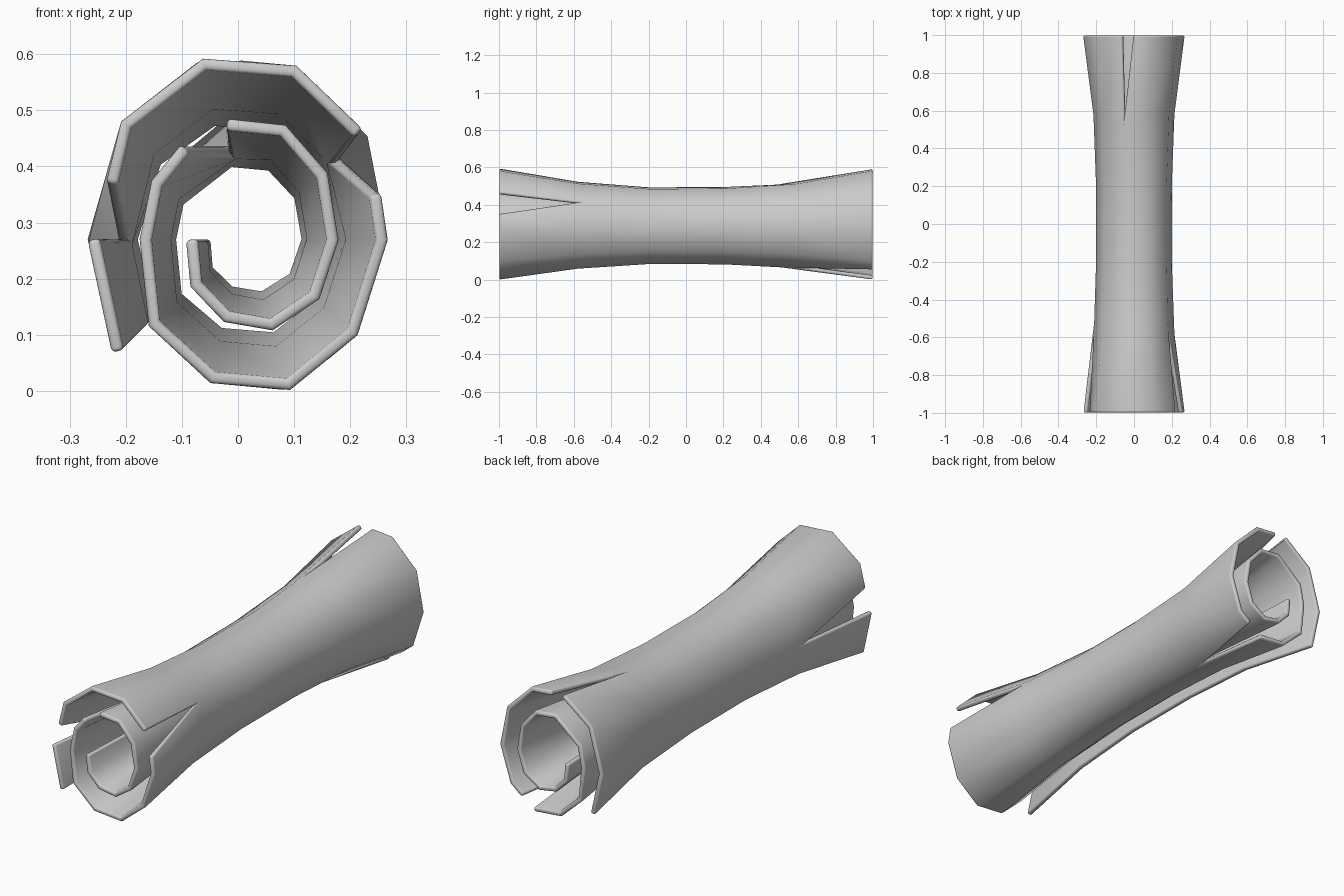
import bpy, bmesh

if "Cube" in bpy.data.objects:
    bpy.data.objects.remove(bpy.data.objects["Cube"])

# Spiral cross-section (x, z) at the flared ends, from outer edge to inner edge
SPIRAL = [(-.215, .07), (-.258, .27), (-.20, .475), (-.06, .583), (.10, .571),
          (.222, .45), (.257, .27), (.205, .105), (.09, .011), (-.045, .023),
          (-.15, .12), (-.165, .27), (-.145, .37), (-.02, .475), (.08, .465),
          (.15, .385), (.169, .27), (.137, .17), (.06, .118), (-.02, .132),
          (-.075, .19), (-.082, .27)]
CZ = .27

# Rows along the length: (y, x scale, z scale) - narrow waist, flared ends
ROWS = [(-.998, 1, 1), (-.58, .79, .775), (-.2, .735, .68),
        (.2, .735, .685), (.58, .79, .765), (.998, 1, 1)]

# Tears: (row, spiral index) -> end of strip before the tear, strip after it
TEARS = {(0, 1): ((-.258, .27), (-.225, .37)),
         (0, 5): ((.215, .46), (.245, .35)),
         (0, 13): ((-.095, .432), (-.02, .475)),
         (5, 3): ((-.06, .583), (-.002, .58)),
         (5, 8): ((.15, .06), (.09, .011))}

bm = bmesh.new()


def vert(row, p):
    y, sx, sz = ROWS[row]
    return bm.verts.new((p[0] * sx, y, CZ + (p[1] - CZ) * sz))


# Each grid point holds (vertex for the strip before, vertex for the strip after)
grid = []
for r in range(len(ROWS)):
    line = []
    for i, p in enumerate(SPIRAL):
        if (r, i) in TEARS:
            a, b = TEARS[r, i]
            line.append((vert(r, a), vert(r, b)))
        else:
            v = vert(r, p)
            line.append((v, v))
    grid.append(line)

for lo, hi in zip(grid, grid[1:]):
    for i in range(len(SPIRAL) - 1):
        bm.faces.new((lo[i][1], lo[i + 1][0], hi[i + 1][0], hi[i][1]))
bmesh.ops.recalc_face_normals(bm, faces=bm.faces)

mesh = bpy.data.meshes.new("rolled_sheet")
bm.to_mesh(mesh)
bm.free()
sheet = bpy.data.objects.new("rolled_sheet", mesh)
bpy.context.collection.objects.link(sheet)

# Sheet thickness and rounded rims
solid = sheet.modifiers.new("thickness", 'SOLIDIFY')
solid.thickness = .022
solid.offset = 0
bevel = sheet.modifiers.new("rounded_rim", 'BEVEL')
bevel.width = .008
bevel.segments = 3
bevel.limit_method = 'ANGLE'
bevel.angle_limit = 1.1

bpy.context.view_layer.objects.active = sheet
sheet.select_set(True)
for m in ("thickness", "rounded_rim"):
    bpy.ops.object.modifier_apply(modifier=m)
bpy.ops.object.shade_smooth_by_angle(angle=.9)
